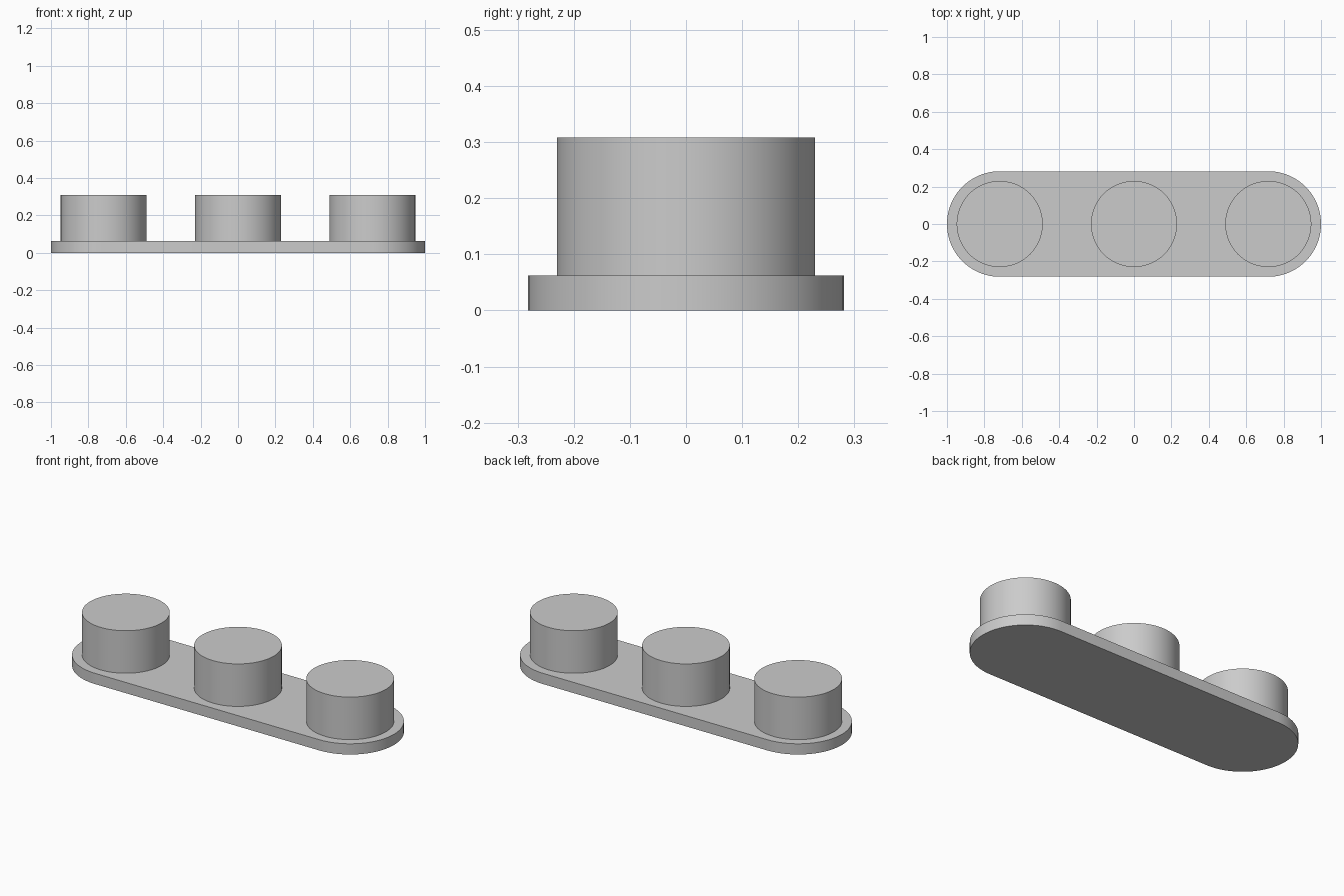
import bpy, bmesh
from math import pi, cos, sin, radians

cube = bpy.data.objects.get("Cube")
if cube:
    bpy.data.objects.remove(cube, do_unlink=True)

PLATE_RADIUS, PLATE_TOP = 0.282, 0.062
PEG_RADIUS, PEG_TOP = 0.23, 0.308
SPACING = 1 - PLATE_RADIUS
STEPS = 48

grey = bpy.data.materials.new("light_grey")
grey.use_nodes = True
grey.diffuse_color = (0.6, 0.6, 0.6, 1)
grey.node_tree.nodes["Principled BSDF"].inputs["Base Color"].default_value = (0.6, 0.6, 0.6, 1)


def arc(cx, radius, start, sweep, count):
    """Points along an arc centred on (cx, 0)."""
    return [(cx + radius * cos(start + sweep * i / count),
             radius * sin(start + sweep * i / count)) for i in range(count + 1)]


def extrude_outline(name, outline, bottom, top):
    """Solid prism from a flat outline, smooth around its curved sides."""
    bm = bmesh.new()
    base = bm.faces.new([bm.verts.new((x, y, bottom)) for x, y in outline])
    result = bmesh.ops.extrude_face_region(bm, geom=[base], use_keep_orig=True)
    raised = [g for g in result["geom"] if isinstance(g, bmesh.types.BMVert)]
    bmesh.ops.translate(bm, verts=raised, vec=(0, 0, top - bottom))
    bmesh.ops.recalc_face_normals(bm, faces=bm.faces)
    mesh = bpy.data.meshes.new(name)
    bm.to_mesh(mesh)
    bm.free()
    mesh.materials.append(grey)
    obj = bpy.data.objects.new(name, mesh)
    bpy.context.collection.objects.link(obj)
    bpy.ops.object.select_all(action='DESELECT')
    obj.select_set(True)
    bpy.context.view_layer.objects.active = obj
    bpy.ops.object.shade_smooth_by_angle(angle=radians(30))
    return obj


# Base plate with rounded ends
ends = (arc(SPACING, PLATE_RADIUS, -pi / 2, pi, STEPS)
        + arc(-SPACING, PLATE_RADIUS, pi / 2, pi, STEPS))
extrude_outline("base_plate", ends, 0, PLATE_TOP)

# Three round pegs standing on the plate
for side, name in ((-1, "right_peg"), (0, "middle_peg"), (1, "left_peg")):
    circle = arc(side * SPACING, PEG_RADIUS, 0, 2 * pi, 2 * STEPS)[:-1]
    extrude_outline(name, circle, PLATE_TOP, PEG_TOP)
